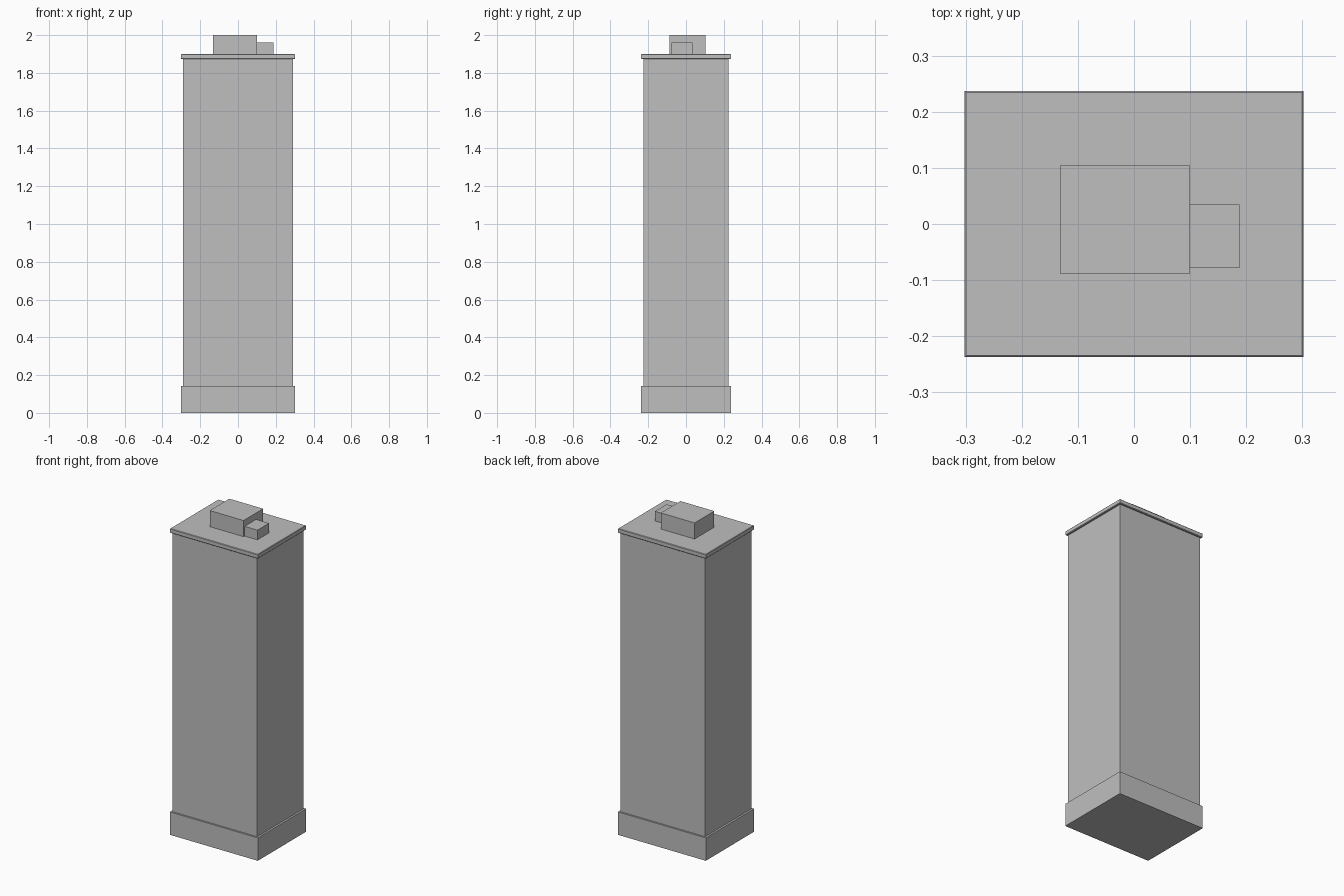
import bpy
import bmesh

default = bpy.data.objects.get("Cube")
if default:
    bpy.data.objects.remove(default, do_unlink=True)

grey = bpy.data.materials.new("plain_grey")
grey.use_nodes = True
colour = (0.52, 0.52, 0.52, 1)
grey.diffuse_color = colour
grey.node_tree.nodes["Principled BSDF"].inputs["Base Color"].default_value = colour


def box(name, x, y, z, chamfer=0):
    """Box between the given (low, high) limits, with optional chamfered edges."""
    bm = bmesh.new()
    bmesh.ops.create_cube(bm, size=1)
    for v in bm.verts:
        v.co = [lim[0] if c < 0 else lim[1] for c, lim in zip(v.co, (x, y, z))]
    if chamfer:
        rims = [e for e in bm.edges if e.verts[0].co.z == e.verts[1].co.z]
        bmesh.ops.bevel(bm, geom=rims, offset=chamfer, segments=1, affect='EDGES')
    mesh = bpy.data.meshes.new(name)
    bm.to_mesh(mesh)
    bm.free()
    mesh.materials.append(grey)
    obj = bpy.data.objects.new(name, mesh)
    bpy.context.collection.objects.link(obj)
    return obj


# Plinth, shaft and roof slab
box("base_plinth", (-0.302, 0.302), (-0.237, 0.237), (0, 0.142))
box("tower_shaft", (-0.29, 0.29), (-0.226, 0.226), (0.142, 1.88))
box("roof_cornice", (-0.302, 0.302), (-0.237, 0.237), (1.873, 1.9), 0.003)

# Rooftop machine rooms
box("roof_machine_room", (-0.132, 0.1), (-0.088, 0.104), (1.9, 2))
box("roof_side_unit", (0.1, 0.188), (-0.078, 0.035), (1.9, 1.96))
